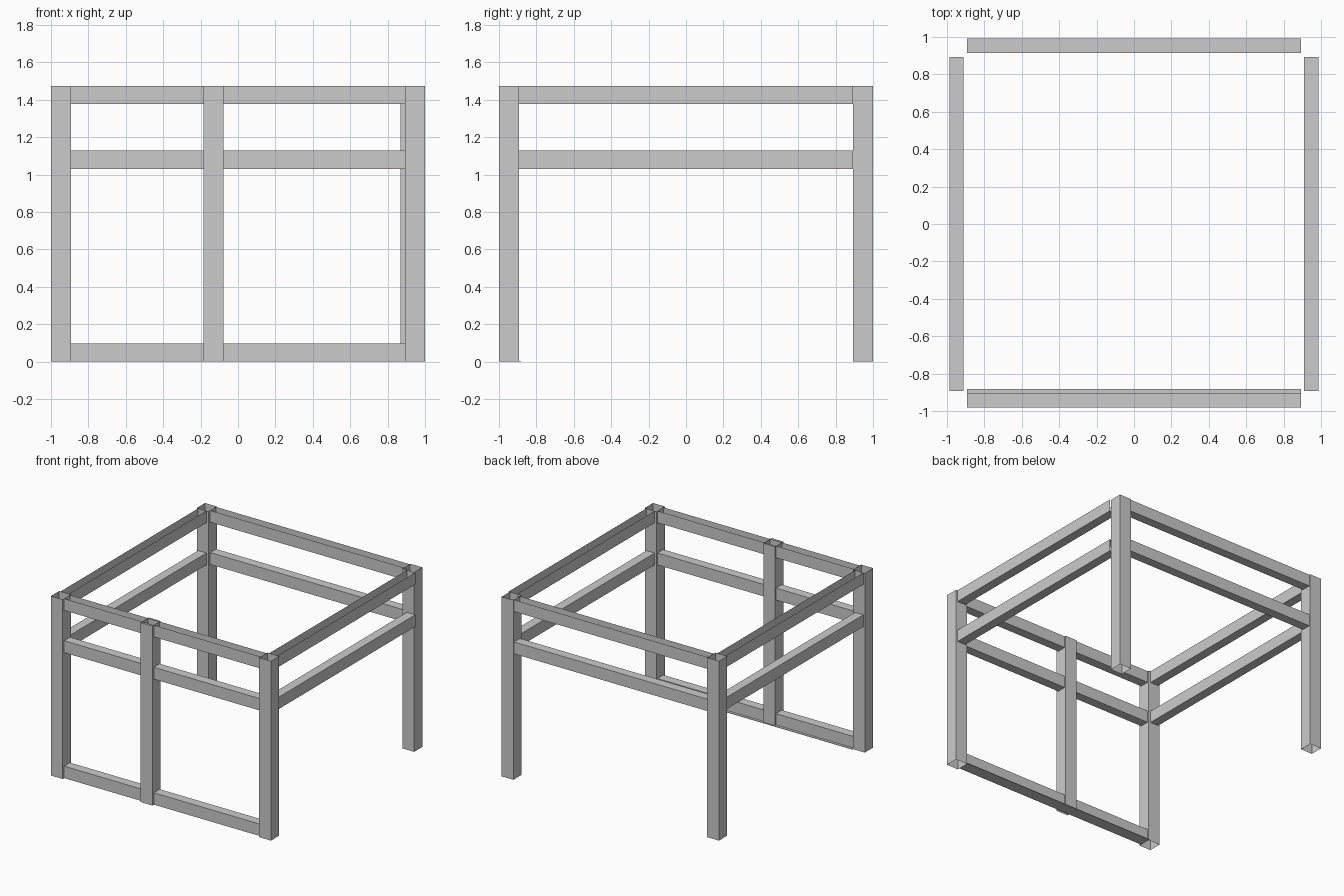
import bpy, bmesh

if "Cube" in bpy.data.objects:
    bpy.data.objects.remove(bpy.data.objects["Cube"])

H = 1.475    # frame height
W = 0.107    # post width


def box(name, x, y, z, open_sides=()):
    """Thin-walled box between (min, max) ranges, leaving the named sides open."""
    bm = bmesh.new()
    bmesh.ops.create_cube(bm, size=1)
    bm.normal_update()
    axes = {'x': 0, 'y': 1, 'z': 2}
    drop = []
    for f in bm.faces:
        for side in open_sides:
            sign = 1 if side[0] == '+' else -1
            if f.normal[axes[side[1]]] * sign > 0.9:
                drop.append(f)
    bmesh.ops.delete(bm, geom=drop, context='FACES')
    for v in bm.verts:
        for i, (lo, hi) in enumerate((x, y, z)):
            v.co[i] = lo if v.co[i] < 0 else hi
    me = bpy.data.meshes.new(name)
    bm.to_mesh(me)
    bm.free()
    ob = bpy.data.objects.new(name, me)
    bpy.context.collection.objects.link(ob)
    return ob


# Square tube posts, open at both ends (back right one sits slightly inward)
posts = {
    "front_left_post": (-1, -1),
    "front_right_post": (1 - W, -1),
    "back_left_post": (-1, 1 - W),
    "back_right_post": (0.869, 1 - W),
    "front_middle_post": (-0.185, -1),
}
for name, (px, py) in posts.items():
    box(name, (px, px + W), (py, py + W), (0, H), ('+z', '-z'))

# Upper rails are channels open at the top, middle rails are closed tubes
L = (-0.893, 0.893)
sides = {
    "front": (L, (-0.981, -0.905), 'x'),
    "back": (L, (0.915, 0.991), 'x'),
    "left": ((-0.987, -0.912), L, 'y'),
    "right": ((0.910, 0.986), L, 'y'),
}
for side, (x, y, axis) in sides.items():
    ends = ('+' + axis, '-' + axis)
    box(side + "_upper_rail", x, y, (1.378, H), ends + ('+z',))
    box(side + "_middle_rail", x, y, (1.031, 1.129), ends)

# Front bottom rail with a thin lip running along its inner lower edge
box("front_bottom_rail", L, (-0.981, -0.905), (0, 0.098), ('+x', '-x'))
box("front_bottom_lip", L, (-0.905, -0.883), (0, 0.004))
